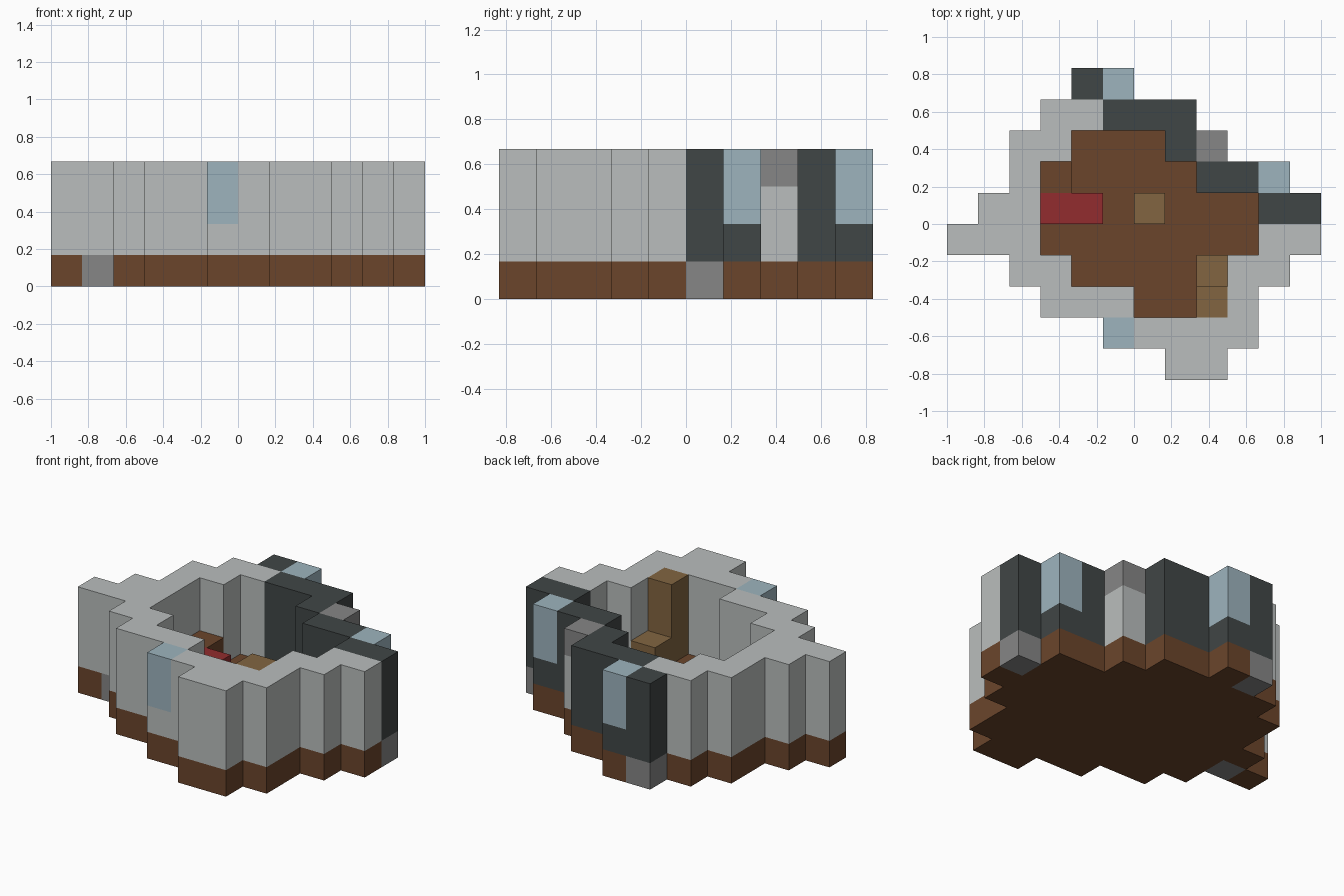
import bpy
import bmesh
from mathutils import Vector

cube = bpy.data.objects.get("Cube")
if cube:
    bpy.data.objects.remove(cube, do_unlink=True)

UNIT = 1 / 6

# Floor plan, back row first: one letter per block column
PLAN = [
    "....DW......",
    "...LLDDD....",
    "..LLfffDG...",
    "..LbffffDDW.",
    ".LLRRfTfffDD",
    "LLLfffffffLL",
    "..LLffffTLL.",
    "...LLLffCL..",
    ".....VLLLL..",
    ".......LL...",
]

# Parts stacked on the base for each plan letter, bottom to top
STACKS = {
    "f": [],
    "L": ["light_wall"] * 3,
    "D": ["dark_wall"] * 3,
    "W": ["dark_wall", "windows", "windows"],
    "V": ["light_wall", "windows", "windows"],
    "G": ["light_wall", "light_wall", "wall_cap_stone"],
    "R": ["bed"],
    "b": ["bedside_block"],
    "T": ["low_tables"],
    "C": ["tall_cupboard"] * 3,
}

# Base cells (column, row from the front) that are stone instead of wood
STONES = {(11, 5), (1, 4), (4, 9)}

COLOURS = {
    "light_grey": (186, 190, 189),
    "dark_slate": (64, 70, 70),
    "wood_brown": (107, 69, 43),
    "stone_grey": (134, 134, 134),
    "glass_blue": (157, 180, 190),
    "blanket_red": (146, 44, 46),
    "tan_wood": (130, 101, 65),
}

PART_COLOUR = {
    "base_floor": "wood_brown",
    "base_stones": "stone_grey",
    "light_wall": "light_grey",
    "dark_wall": "dark_slate",
    "windows": "glass_blue",
    "wall_cap_stone": "stone_grey",
    "bed": "blanket_red",
    "bedside_block": "wood_brown",
    "low_tables": "tan_wood",
    "tall_cupboard": "tan_wood",
}


def linear(value):
    c = value / 255
    return c / 12.92 if c <= 0.04045 else ((c + 0.055) / 1.055) ** 2.4


def make_material(name, rgb):
    mat = bpy.data.materials.new(name)
    colour = [linear(v) for v in rgb] + [1]
    mat.use_nodes = True
    mat.diffuse_color = colour
    for node in mat.node_tree.nodes:
        if node.type == "BSDF_PRINCIPLED":
            node.inputs["Base Color"].default_value = colour
    return mat


def fill_blocks():
    """Map every occupied grid cell to the part it belongs to."""
    blocks = {}
    for j, row in enumerate(reversed(PLAN)):
        for i, letter in enumerate(row):
            if letter == ".":
                continue
            base = "base_stones" if (i, j) in STONES else "base_floor"
            for k, part in enumerate([base] + STACKS[letter]):
                blocks[i, j, k] = part
    return blocks


def build_part(name, blocks, mat):
    """Outer faces of one part's blocks, merged into flat panels."""
    bm = bmesh.new()
    centre = Vector((len(PLAN[0]) / 2, len(PLAN) / 2, 0))
    half = Vector((0.5, 0.5, 0.5))
    for cell, part in blocks.items():
        if part != name:
            continue
        for axis in range(3):
            for sign in (-1, 1):
                normal = Vector((0, 0, 0))
                normal[axis] = sign
                neighbour = tuple(int(c + n) for c, n in zip(cell, normal))
                if neighbour in blocks:
                    continue
                u = Vector((0, 0, 0))
                u[(axis + 1) % 3] = 0.5
                v = normal.cross(u)
                mid = Vector(cell) + half + normal / 2 - centre
                corners = (mid - u - v, mid + u - v, mid + u + v, mid - u + v)
                bm.faces.new([bm.verts.new(p * UNIT) for p in corners])
    bmesh.ops.remove_doubles(bm, verts=bm.verts[:], dist=UNIT / 100)
    bmesh.ops.dissolve_limit(bm, angle_limit=0.01, verts=bm.verts[:],
                             edges=bm.edges[:])
    mesh = bpy.data.meshes.new(name)
    bm.to_mesh(mesh)
    bm.free()
    mesh.materials.append(mat)
    bpy.context.collection.objects.link(bpy.data.objects.new(name, mesh))


materials = {n: make_material(n, rgb) for n, rgb in COLOURS.items()}
all_blocks = fill_blocks()
for part_name, colour_name in PART_COLOUR.items():
    build_part(part_name, all_blocks, materials[colour_name])
